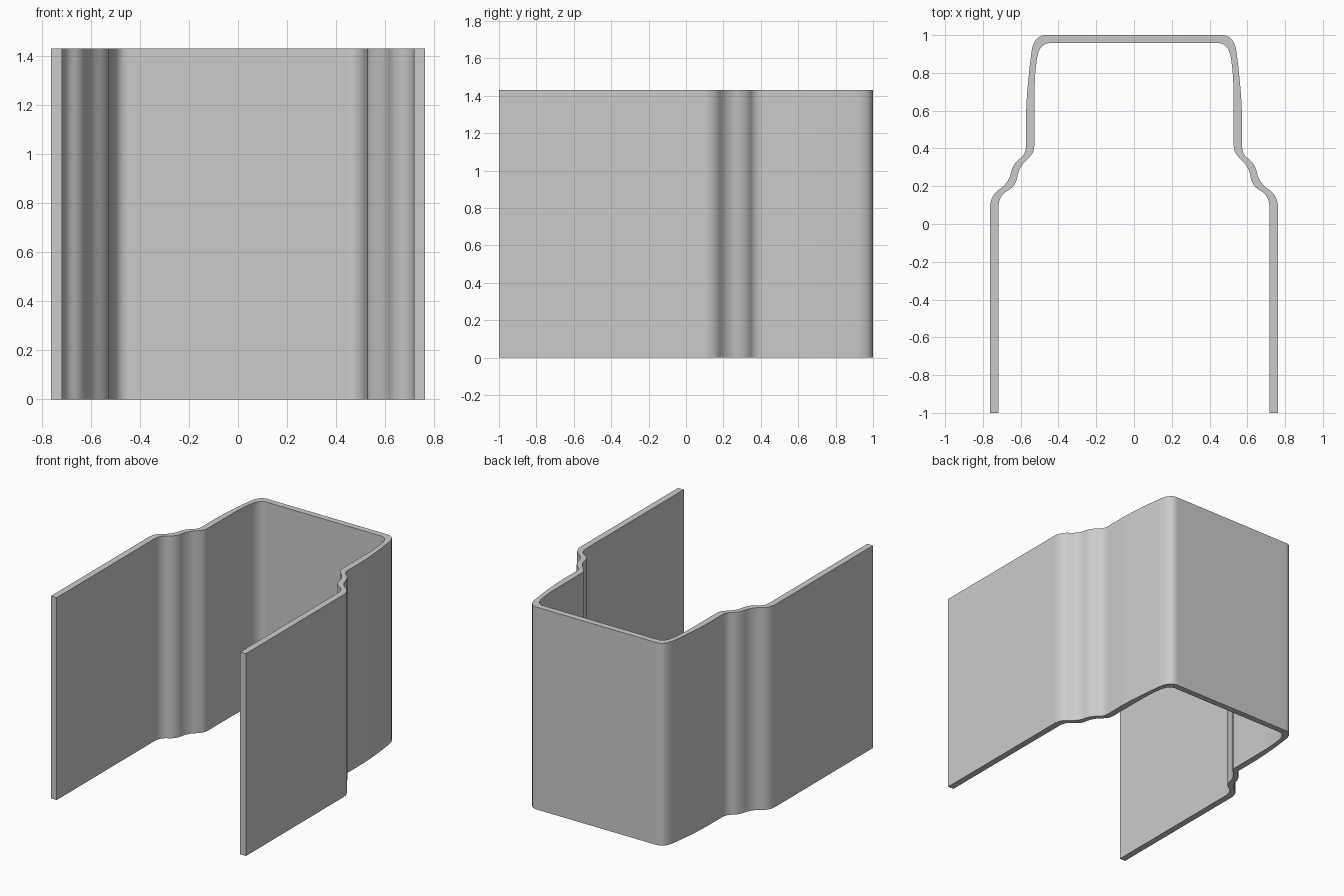
import bpy, bmesh

if "Cube" in bpy.data.objects:
    bpy.data.objects.remove(bpy.data.objects["Cube"])

HEIGHT = 1.43

# Control points of the right half of the wall, from the open end to the closed end
OUTER = [(.762, -1), (.762, .02), (.762, .15), (.665, .215), (.64, .32), (.572, .37),
         (.572, .46), (.572, .62), (.555, .82), (.53, 1), (.40, 1)]
INNER = [(.717, -1), (.717, .02), (.717, .15), (.625, .20), (.61, .30), (.53, .375),
         (.527, .43), (.527, .60), (.526, .80), (.50, .957), (.39, .957)]


def rounded(points, steps=3):
    """Round a profile by corner cutting, keeping both end points."""
    for _ in range(steps):
        cut = [points[0]]
        for (ax, ay), (bx, by) in zip(points, points[1:]):
            cut.append((.75 * ax + .25 * bx, .75 * ay + .25 * by))
            cut.append((.25 * ax + .75 * bx, .25 * ay + .75 * by))
        points = cut + [points[-1]]
    return points


def mirrored(points):
    """Right half followed by its mirror image."""
    return points + [(-x, y) for x, y in reversed(points)]


# Flat wall section as a strip of quads
bm = bmesh.new()
outer = [bm.verts.new((x, y, 0)) for x, y in mirrored(rounded(OUTER))]
inner = [bm.verts.new((x, y, 0)) for x, y in mirrored(rounded(INNER))]
for i in range(len(outer) - 1):
    bm.faces.new((outer[i], outer[i + 1], inner[i + 1], inner[i]))

# Raise the section to full height
raised = bmesh.ops.extrude_face_region(bm, geom=bm.faces[:], use_keep_orig=True)
top = [g for g in raised["geom"] if isinstance(g, bmesh.types.BMVert)]
bmesh.ops.translate(bm, verts=top, vec=(0, 0, HEIGHT))
bmesh.ops.recalc_face_normals(bm, faces=bm.faces[:])

mesh = bpy.data.meshes.new("channel_wall")
bm.to_mesh(mesh)
bm.free()
wall = bpy.data.objects.new("channel_wall", mesh)
bpy.context.collection.objects.link(wall)
bpy.context.view_layer.objects.active = wall
wall.select_set(True)
bpy.ops.object.shade_smooth_by_angle()
